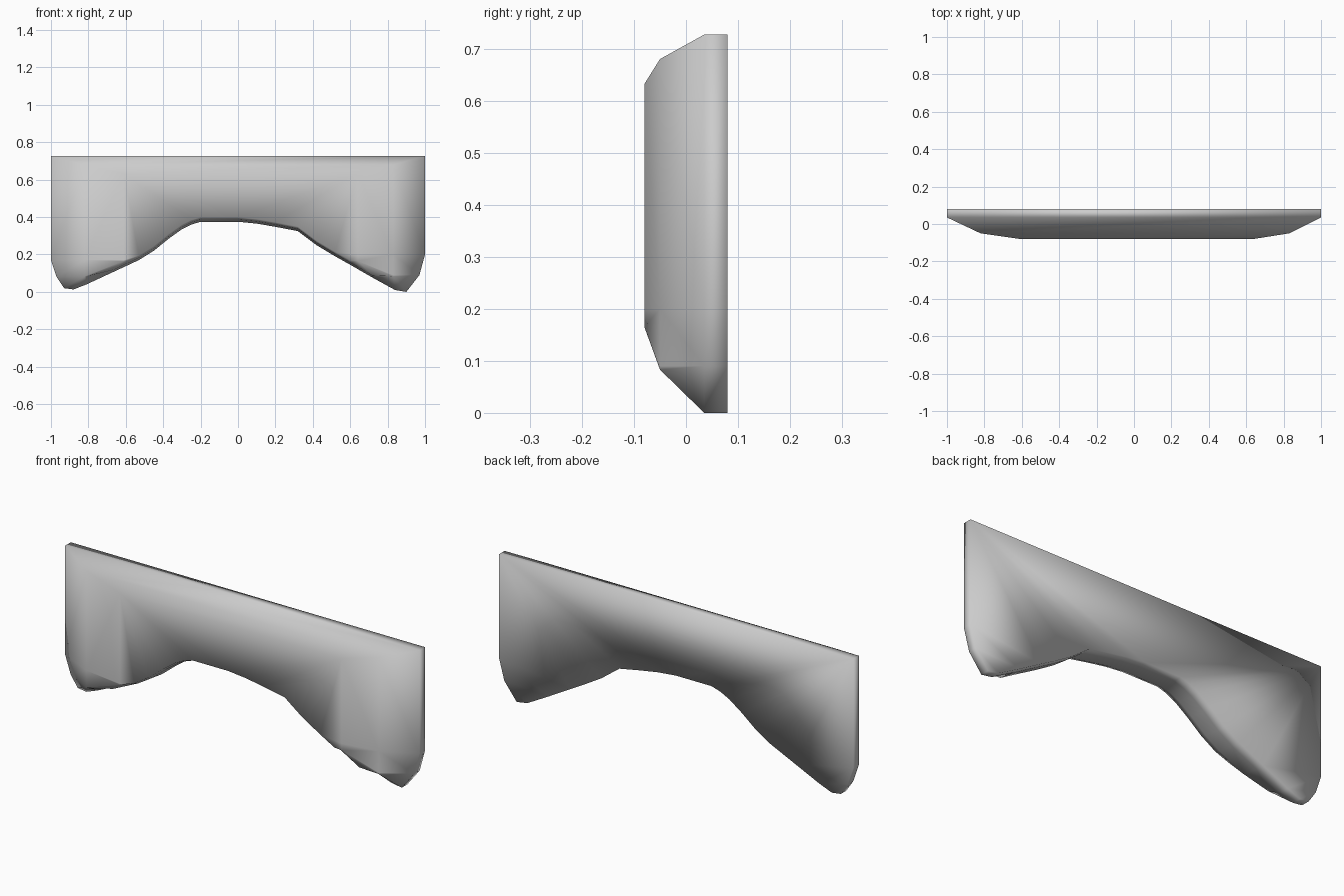
import bpy
import bmesh

if "Cube" in bpy.data.objects:
    bpy.data.objects.remove(bpy.data.objects["Cube"])

TOP = 0.727
# lower edge of the panel, left foot -> arch -> right foot
LOWER = [(-1, .17), (-.97, .08), (-.93, .02), (-.88, .013), (-.81, .04), (-.67, .105),
         (-.53, .17), (-.45, .22), (-.37, .285), (-.30, .335), (-.25, .36), (-.20, .375),
         (0, .375), (.10, .365), (.20, .348), (.32, .325), (.42, .25), (.52, .19), (.60, .145),
         (.72, .076), (.84, .01), (.90, 0), (.97, .09), (1, .20)]
OUTLINE = LOWER + [(1, TOP), (-1, TOP)]

# depth, left limit, right limit, top, lowest height, lift of the arch
RINGS = [(.08, -1, 1, TOP, 0, 0),
         (.035, -1, 1, TOP, 0, 0),
         (-.05, -.82, .83, .68, .083, .012),
         (-.08, -.61, .64, .632, .165, .024)]


def lower_z(x):
    for (x0, z0), (x1, z1) in zip(LOWER, LOWER[1:]):
        if x0 <= x <= x1:
            return z0 + (z1 - z0) * (x - x0) / (x1 - x0)
    return 0


def ring_points(y, left, right, top, low, lift):
    for x, z in OUTLINE:
        x2 = min(max(x, left), right)
        z2 = min(max(z, lower_z(x2) + lift if lift else z, low), top)
        yield x2, y, z2


# Arched panel: flat back, stepped bevel towards the front
bm = bmesh.new()
rings = [[bm.verts.new(p) for p in ring_points(*r)] for r in RINGS]
n = len(OUTLINE)
for a, b in zip(rings, rings[1:]):
    for i in range(n):
        j = (i + 1) % n
        bm.faces.new((a[i], a[j], b[j], b[i]))
bm.faces.new(rings[0])
bm.faces.new(rings[-1])
bmesh.ops.remove_doubles(bm, verts=bm.verts, dist=0.0005)
bmesh.ops.triangulate(bm, faces=bm.faces[:])
bmesh.ops.recalc_face_normals(bm, faces=bm.faces[:])
for f in bm.faces:
    f.smooth = True

mesh = bpy.data.meshes.new("arched_panel")
bm.to_mesh(mesh)
bm.free()
panel = bpy.data.objects.new("arched_panel", mesh)
bpy.context.collection.objects.link(panel)
